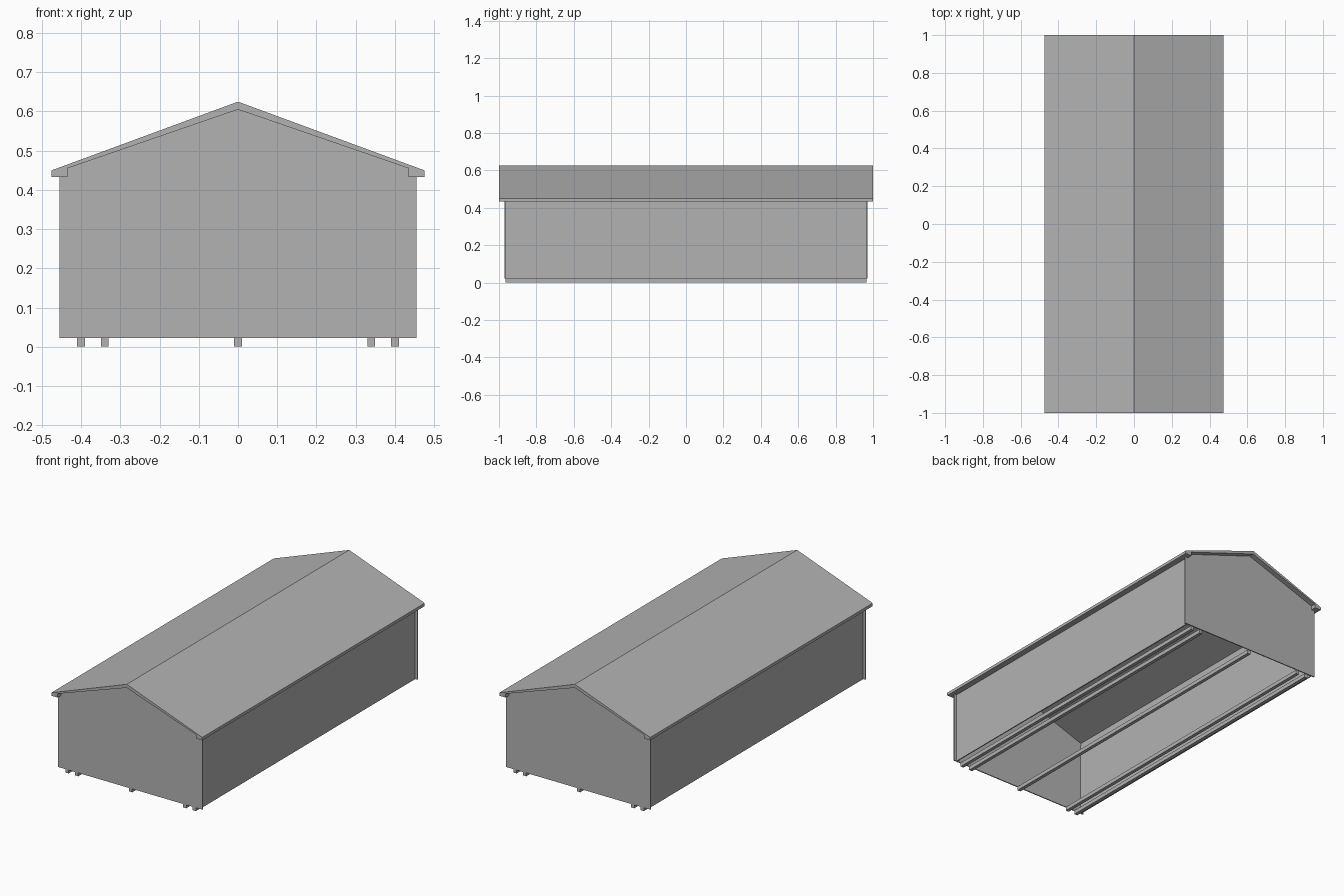
import bpy
import bmesh

cube = bpy.data.objects.get("Cube")
if cube:
    bpy.data.objects.remove(cube, do_unlink=True)

grey = bpy.data.materials.new("plain_grey")
grey.use_nodes = True
colour = (0.45, 0.45, 0.45, 1)
grey.diffuse_color = colour
grey.node_tree.nodes["Principled BSDF"].inputs["Base Color"].default_value = colour

BASE, EAVE, END = 0.022, 0.433, 0.97
WALL, THIN = 0.44, 0.006


def extrude(name, profile, y0, y1):
    """Extrude an x-z profile along y."""
    bm = bmesh.new()
    face = bm.faces.new([bm.verts.new((x, y0, z)) for x, z in profile])
    out = bmesh.ops.extrude_face_region(bm, geom=[face])
    moved = [v for v in out["geom"] if isinstance(v, bmesh.types.BMVert)]
    bmesh.ops.translate(bm, verts=moved, vec=(0, y1 - y0, 0))
    bmesh.ops.recalc_face_normals(bm, faces=bm.faces)
    mesh = bpy.data.meshes.new(name)
    bm.to_mesh(mesh)
    bm.free()
    mesh.materials.append(grey)
    obj = bpy.data.objects.new(name, mesh)
    bpy.context.collection.objects.link(obj)
    return obj


def rect(x0, x1, z0, z1):
    return [(x0, z0), (x1, z0), (x1, z1), (x0, z1)]


# Gabled roof with boxed eaves
half = [(0.475, 0.45), (0.475, EAVE), (0.435, EAVE), (0.435, 0.455)]
mirrored = [(-x, z) for x, z in reversed(half)]
extrude("roof", [(0, 0.625)] + half + [(0, 0.605)] + mirrored, -1, 1)

# Gable end walls, slightly let into the roof
gable = [(-WALL, BASE), (WALL, BASE), (WALL, 0.455), (0, 0.607), (-WALL, 0.455)]
for end, s in (("front", -1), ("back", 1)):
    extrude(end + "_wall", gable, s * (END - THIN), s * END)

# Side walls and corner strips
for side, s in (("left", 1), ("right", -1)):
    extrude(side + "_wall", rect(s * (WALL - THIN), s * WALL, BASE, 0.44),
            THIN - END, END - THIN)
    for end, e in (("front", -1), ("back", 1)):
        extrude(f"{end}_{side}_corner_strip", rect(s * WALL, s * 0.455, BASE, EAVE),
                e * (END - THIN), e * END)

# Floor runners
for i, x in enumerate((-0.4, -0.34, 0, 0.34, 0.4)):
    extrude(f"runner_{i + 1}", rect(x - 0.01, x + 0.01, 0, BASE), -0.965, 0.965)
